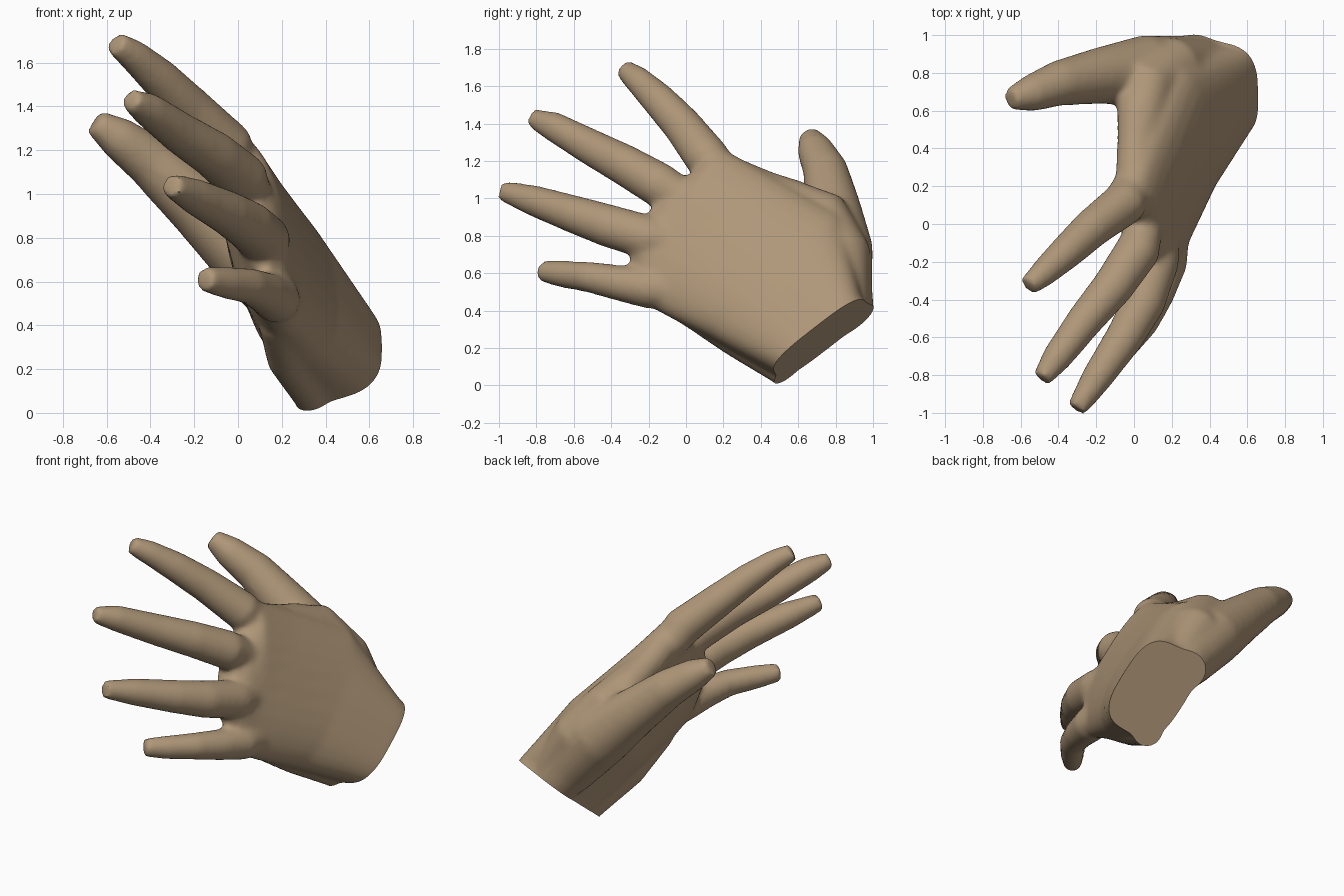
import bpy, bmesh, math
from mathutils import Vector

if "Cube" in bpy.data.objects:
    bpy.data.objects.remove(bpy.data.objects["Cube"])

skin = bpy.data.materials.new("tan skin")
skin.diffuse_color = (0.43, 0.31, 0.19, 1)
skin.use_nodes = True
skin.node_tree.nodes["Principled BSDF"].inputs["Base Color"].default_value = skin.diffuse_color
bm = bmesh.new()


def loft(rings):
    """Closed tube through rings of equal point count."""
    rows = [[bm.verts.new(p) for p in r] for r in rings]
    n = len(rows[0])
    for a, b in zip(rows, rows[1:]):
        for i in range(n):
            j = (i + 1) % n
            bm.faces.new((a[i], a[j], b[j], b[i]))
    bm.faces.new(rows[0][::-1])
    bm.faces.new(rows[-1])


def ring(c, u, v, power=2.0, n=20):
    """Superellipse around c with half axes u and v."""
    pts = []
    for i in range(n):
        t = 2 * math.pi * i / n
        s, k = math.sin(t), math.cos(t)
        pts.append(c + u * math.copysign(abs(k) ** (2 / power), k)
                   + v * math.copysign(abs(s) ** (2 / power), s))
    return pts


def digit(pts):
    """Round tapered tube through (x, y, z, radius) points."""
    cs = [Vector(p[:3]) for p in pts]
    rings = []
    for i, c in enumerate(cs):
        d = (cs[min(i + 1, len(cs) - 1)] - cs[max(i - 1, 0)]).normalized()
        u = d.cross(Vector((1, 0.1, 0.2))).normalized()
        rings.append(ring(c, u * pts[i][3], d.cross(u) * pts[i][3]))
    loft(rings)


# palm: thumb-side edge, little-finger-side edge, half thickness, squareness
axis = Vector((-0.3, -0.65, 0.7))
sections = [
    ((0.50, 1.06, 0.32), (0.53, 0.62, -0.09), 0.215, 3.2),
    ((0.44, 0.95, 0.46), (0.47, 0.50, 0.05), 0.215, 3.2),
    ((0.17, 0.84, 0.90), (0.31, 0.14, 0.25), 0.21, 2.3),
    ((0.04, 0.44, 1.13), (0.22, -0.10, 0.37), 0.175, 2.2),
    ((-0.02, 0.19, 1.27), (0.18, -0.21, 0.43), 0.145, 2.2),
    ((0.00, -0.03, 1.08), (0.15, -0.26, 0.60), 0.115, 2.3),
    ((0.01, -0.15, 1.00), (0.12, -0.30, 0.66), 0.08, 2.3),
]
rings = []
for p, q, t, power in sections:
    p, q = Vector(p), Vector(q)
    w = (p - q) / 2
    rings.append(ring((p + q) / 2, w, w.cross(axis).normalized() * t, power, 28))
loft(rings)

# index, middle, ring and little fingers
digit([(0.03, 0.28, 1.03, .09), (-0.05, 0.11, 1.22, .12), (-0.22, -0.02, 1.39, .105),
       (-0.36, -0.15, 1.53, .092), (-0.48, -0.26, 1.635, .074), (-0.56, -0.33, 1.69, .055)])
digit([(0.09, 0.08, 0.95, .08), (0.02, -0.14, 1.07, .12), (-0.11, -0.33, 1.18, .11),
       (-0.26, -0.51, 1.275, .097), (-0.41, -0.71, 1.385, .08), (-0.49, -0.82, 1.43, .052)])
digit([(0.16, 0.05, 0.74, .08), (0.12, -0.20, 0.79, .12), (0.05, -0.42, 0.855, .115),
       (-0.05, -0.60, 0.915, .102), (-0.20, -0.82, 0.99, .083), (-0.305, -0.98, 1.04, .055)])
digit([(0.22, 0.02, 0.50, .08), (0.175, -0.20, 0.52, .11), (0.12, -0.37, 0.55, .095),
       (0.05, -0.52, 0.58, .083), (-0.06, -0.66, 0.595, .073), (-0.155, -0.77, 0.61, .057)])
# thumb and its muscle
digit([(0.41, 0.90, 0.28, .12), (0.27, 0.83, 0.48, .17), (0.06, 0.81, 0.73, .19),
       (-0.18, 0.785, 0.95, .15), (-0.40, 0.745, 1.15, .12), (-0.55, 0.69, 1.26, .097),
       (-0.655, 0.66, 1.33, .06)])
# web between thumb and index finger
digit([(0.00, 0.18, 1.15, .10), (0.01, 0.42, 1.05, .10), (0.02, 0.58, 0.99, .11),
       (0.02, 0.74, 0.88, .12)])
# fill between thumb and back of the hand
digit([(0.40, 0.84, 0.38, .14), (0.20, 0.82, 0.70, .17), (0.06, 0.73, 0.90, .15),
       (0.02, 0.45, 1.04, .10)])
# heel of the palm
digit([(0.38, 0.63, -0.04, .09), (0.345, 0.54, 0.075, .09), (0.23, 0.27, 0.25, .10),
       (0.18, 0.00, 0.42, .09)])

bmesh.ops.recalc_face_normals(bm, faces=bm.faces)
src = bpy.data.meshes.new("hand")
bm.to_mesh(src)
bm.free()
hand = bpy.data.objects.new("hand", src)
bpy.context.collection.objects.link(hand)

# fuse the parts and soften the joins
m = hand.modifiers.new("fuse", 'REMESH')
m.mode = 'VOXEL'
m.voxel_size = 0.018
s = hand.modifiers.new("soften", 'SMOOTH')
s.factor = 0.5
s.iterations = 12
dg = bpy.context.evaluated_depsgraph_get()
mesh = bpy.data.meshes.new_from_object(hand.evaluated_get(dg))
hand.modifiers.clear()
hand.data = mesh

# flat slanted cut at the wrist
bm = bmesh.new()
bm.from_mesh(mesh)
cut = bmesh.ops.bisect_plane(bm, geom=bm.verts[:] + bm.edges[:] + bm.faces[:],
                             plane_co=(0.28, 0.49, 0.0),
                             plane_no=(0.31, 0.585, -0.75), clear_outer=True)
edges = [e for e in cut["geom_cut"] if isinstance(e, bmesh.types.BMEdge)]
bmesh.ops.holes_fill(bm, edges=edges, sides=0)
bmesh.ops.recalc_face_normals(bm, faces=bm.faces)
bm.to_mesh(mesh)
bm.free()

mesh.materials.clear()
mesh.materials.append(skin)
bpy.context.view_layer.objects.active = hand
hand.select_set(True)
bpy.ops.object.shade_smooth_by_angle(angle=math.radians(40))
